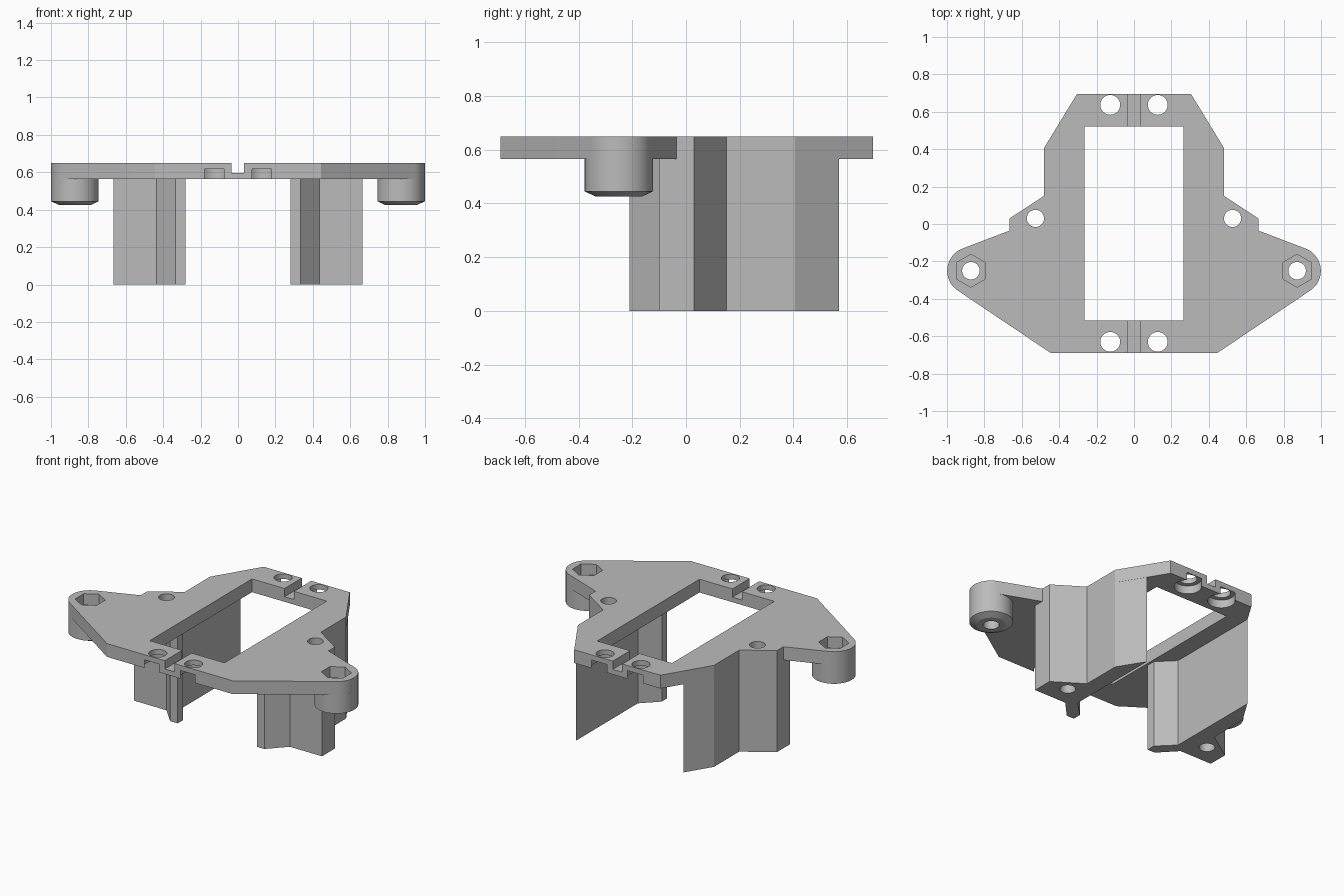
import bpy
import bmesh
from math import sin, cos, radians

cube = bpy.data.objects.get("Cube")
if cube:
    bpy.data.objects.remove(cube, do_unlink=True)

grey = bpy.data.materials.new("plain grey")
grey.use_nodes = True
GREY = (0.5, 0.5, 0.5, 1)
grey.diffuse_color = GREY
grey.node_tree.nodes["Principled BSDF"].inputs["Base Color"].default_value = GREY

PLATE_LOW, PLATE_TOP = 0.565, 0.65
BOSS = (0.872, -0.25)
BOSS_R = 0.127


def arc(centre, r, start, end, steps):
    angles = [radians(start + (end - start) * i / steps) for i in range(steps + 1)]
    return [(centre[0] + r * cos(a), centre[1] + r * sin(a)) for a in angles]


def circle(centre, r, sides=32, start=0):
    return arc(centre, r, start, start + 360, sides)[:-1]


def flip(points):
    return [(-x, y) for x, y in points]


def loft(name, rings):
    """Solid skinned through (outline, height) rings of equal point count."""
    bm = bmesh.new()
    loops = [[bm.verts.new((x, y, z)) for x, y in pts] for pts, z in rings]
    bm.faces.new(loops[0])
    bm.faces.new(loops[-1])
    n = len(loops[0])
    for a, b in zip(loops, loops[1:]):
        for i in range(n):
            j = (i + 1) % n
            bm.faces.new((a[i], a[j], b[j], b[i]))
    bmesh.ops.recalc_face_normals(bm, faces=bm.faces)
    mesh = bpy.data.meshes.new(name)
    bm.to_mesh(mesh)
    bm.free()
    mesh.materials.append(grey)
    obj = bpy.data.objects.new(name, mesh)
    bpy.context.collection.objects.link(obj)
    return obj


def cut(obj, points, low, high):
    """Remove a vertical prism from an object."""
    cutter = loft("cutter", [(points, low), (points, high)])
    mod = obj.modifiers.new("cut", "BOOLEAN")
    mod.operation = "DIFFERENCE"
    mod.solver = "EXACT"
    mod.object = cutter
    bpy.context.view_layer.update()
    graph = bpy.context.evaluated_depsgraph_get()
    mesh = bpy.data.meshes.new_from_object(obj.evaluated_get(graph))
    obj.modifiers.clear()
    obj.data = mesh
    bpy.data.objects.remove(cutter, do_unlink=True)


def box(x0, x1, y0, y1):
    return [(x0, y0), (x1, y0), (x1, y1), (x0, y1)]


# Mounting plate with rounded ears
half = [(0.445, -0.69)] + arc(BOSS, BOSS_R, -56, 69, 16) + [
    (0.665, -0.035), (0.665, 0.03), (0.482, 0.15), (0.482, 0.405), (0.305, 0.695)]
outline = half + flip(half)[::-1]
plate = loft("mounting_plate", [(outline, PLATE_LOW), (outline, PLATE_TOP)])
cut(plate, box(-0.265, 0.265, -0.515, 0.52), 0.4, 0.8)

# Cable groove across both end bars
cut(plate, box(-0.035, 0.032, -0.9, 0.9), 0.597, 0.8)

# End screw holes, counterbored from below
for y in (-0.63, 0.637):
    for x in (-0.127, 0.127):
        cut(plate, circle((x, y), 0.08), 0.4, 0.617)
        cut(plate, circle((x, y), 0.053), 0.4, 0.8)

leg_section = [(0.28, -0.21), (0.333, -0.21), (0.437, -0.10), (0.665, -0.10),
               (0.665, 0.03), (0.482, 0.15), (0.482, 0.405), (0.38, 0.57),
               (0.38, -0.055), (0.28, -0.155)]
parts = [plate]

for side in ("left", "right"):
    place = (lambda p: p) if side == "left" else flip

    # Angular leg with a screw hole through its full height
    section = place(leg_section)
    leg = loft(side + "_leg", [(section, 0), (section, PLATE_LOW)])
    screw = place(circle((0.527, 0.03), 0.046))

    # Ear boss with chamfered foot
    full = place(circle(BOSS, BOSS_R, 48))
    foot = place(circle(BOSS, 0.085, 48))
    boss = loft(side + "_boss", [(foot, 0.425), (full, 0.445), (full, PLATE_LOW)])
    bolt = place(circle(BOSS, 0.047))

    for obj, hole in ((leg, screw), (boss, bolt), (plate, screw), (plate, bolt)):
        cut(obj, hole, -0.2, 0.8)

    # Hexagonal nut pocket
    cut(plate, place(circle(BOSS, 0.088, 6, 90)), 0.58, 0.8)
    parts += [leg, boss]

# Smooth round walls, keep edges crisp
bpy.ops.object.select_all(action="DESELECT")
for obj in parts:
    obj.select_set(True)
bpy.context.view_layer.objects.active = plate
bpy.ops.object.shade_smooth_by_angle(angle=radians(20))
